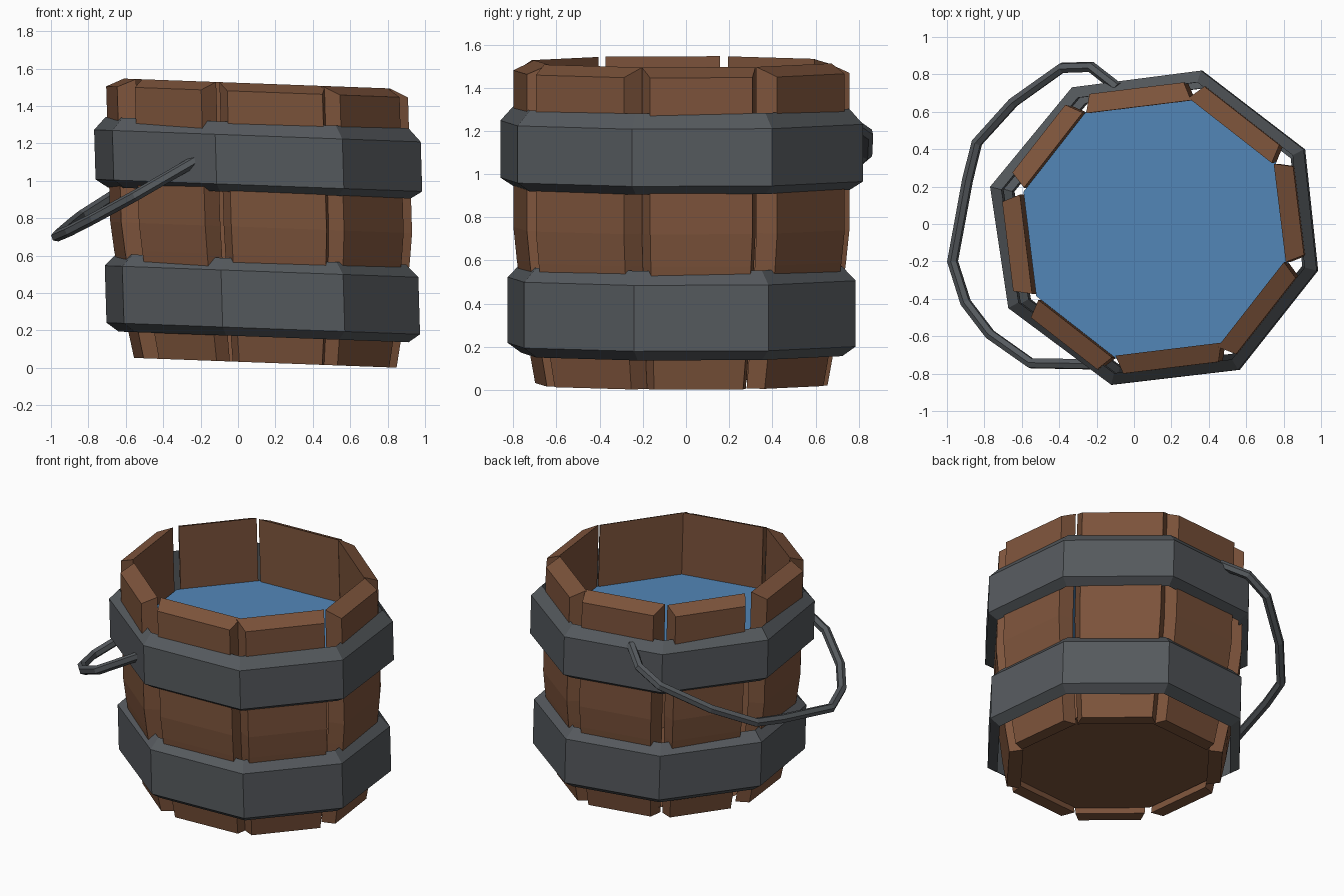
import bpy, bmesh, math

if "Cube" in bpy.data.objects:
    bpy.data.objects.remove(bpy.data.objects["Cube"])

def material(name, rgb):
    m = bpy.data.materials.new(name)
    m.diffuse_color = (*rgb, 1)
    m.use_nodes = True
    m.node_tree.nodes["Principled BSDF"].inputs["Base Color"].default_value = m.diffuse_color
    return m

WOOD = material("brown wood", (0.205, 0.088, 0.044))
IRON = material("dark iron", (0.092, 0.102, 0.112))
WATER = material("blue water", (0.085, 0.24, 0.48))

def lean(px, py, h):
    """Bucket space to world: the bucket slumps slightly towards +x."""
    return (0.15 - 0.03 * h + px, -0.024 + py, h - 0.037 * px)

def build(name, rings, mat, wrap=False):
    """Skin equal-length rings of bucket-space points; cap or wrap the ends."""
    bm = bmesh.new()
    vs = [[bm.verts.new(lean(*p)) for p in r] for r in rings]
    n = len(vs[0])
    pairs = list(zip(vs, vs[1:])) + ([(vs[-1], vs[0])] if wrap else [])
    for a, b in pairs:
        for i in range(n):
            j = (i + 1) % n
            bm.faces.new((a[i], a[j], b[j], b[i]))
    if not wrap:
        bm.faces.new(vs[0][::-1])
        if len(vs) > 1:
            bm.faces.new(vs[-1])
    bmesh.ops.recalc_face_normals(bm, faces=bm.faces)
    me = bpy.data.meshes.new(name)
    bm.to_mesh(me)
    bm.free()
    me.materials.append(mat)
    ob = bpy.data.objects.new(name, me)
    bpy.context.collection.objects.link(ob)
    return ob

# Staves: eight bowed planks of uneven width
widths = [.53, .565, .565, .51, .535, .50, .57, .575]
inner = [.68, .665, .656, .68, .687, .68, .65, .66]
bow = [(0.027, .87), (0.2, .91), (0.6, .98), (0.75, 1.0), (1.0, 1.0), (1.475, 1.0)]
for k in range(8):
    a = math.radians(7 + 45 * k)
    c, s = math.cos(a), math.sin(a)
    rings = []
    for h, f in bow:
        lift = 0.045 if h > 1.4 else 0
        ring = []
        for r, t, z in ((inner[k], -.5, lift), (inner[k] + .1, -.45, 0),
                        (inner[k] + .1, .45, 0), (inner[k], .5, lift)):
            r, t = r * f, t * widths[k] * f
            ring.append((c * r - s * t, s * r + c * t, h + z))
        rings.append(ring)
    build(f"stave_{k + 1}", rings, WOOD)

# Hoops: eight-sided iron bands with bevelled edges
angles = [-14.6, 28, 73.8, 120.5, 165.8, 208.5, 254.3, 300.5]
radii = [.893, .90, .879, .876, .91, .893, .868, .877]
def hoop(name, scale, profile):
    rings = [[((r * scale - d) * math.cos(math.radians(a)),
               (r * scale - d) * math.sin(math.radians(a)), h)
              for a, r in zip(angles, radii)] for d, h in profile]
    build(name, rings, IRON, wrap=True)

hoop("upper_hoop", 1.0, [(.065, .935), (0, .975), (0, 1.24), (.065, 1.31)])
hoop("lower_hoop", .96, [(.065, .165), (0, .21), (0, .515), (.065, .58)])

# Water surface and bucket floor
def disc(name, r, h, mat):
    build(name, [[(r * math.cos(math.radians(29.5 + 45 * k)),
                   r * math.sin(math.radians(29.5 + 45 * k)), h)
                  for k in range(8)]], mat)

disc("water", .735, 1.09, WATER)
disc("floor", .645, .07, WOOD)

# Handle: iron bail hanging to the left
path = [(-.09, .73), (-.23, .84), (-.385, .835), (-.645, .65), (-.84, .435),
        (-.89, .235), (-.97, -.2), (-.90, -.42), (-.77, -.59), (-.55, -.745), (-.22, -.75)]
cu = bpy.data.curves.new("handle", 'CURVE')
cu.dimensions = '3D'
cu.bevel_depth = 0.03
cu.bevel_resolution = 1
cu.use_fill_caps = True
sp = cu.splines.new('POLY')
sp.points.add(len(path) - 1)
for p, (x, y) in zip(sp.points, path):
    p.co = (x, y, 1.10 + .58 * (x + .24) + .05 * (y + .75), 1)
cu.materials.append(IRON)
tube = bpy.data.objects.new("handle", cu)
bpy.context.collection.objects.link(tube)
bpy.context.view_layer.objects.active = tube
tube.select_set(True)
bpy.ops.object.convert(target='MESH')
bpy.ops.object.shade_flat()
